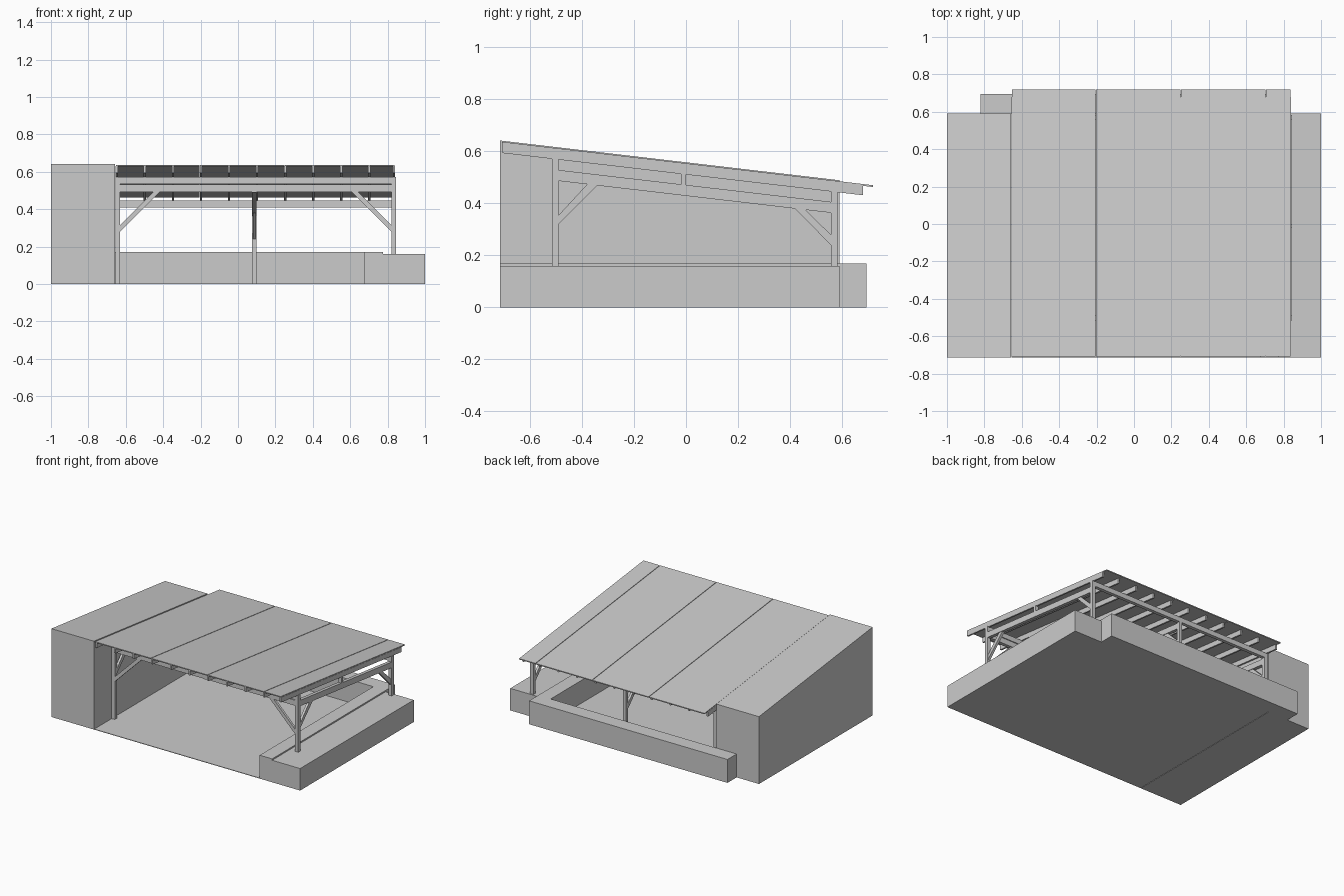
import bpy, bmesh
from mathutils import Vector

cube = bpy.data.objects.get("Cube")
if cube:
    bpy.data.objects.remove(cube, do_unlink=True)

gray = bpy.data.materials.new("plain_gray")
gray.use_nodes = True
colour = (0.6, 0.6, 0.6, 1)
gray.diffuse_color = colour
gray.node_tree.nodes["Principled BSDF"].inputs["Base Color"].default_value = colour

FRONT, BACK = -0.715, 0.59
LEFT, RIGHT = -0.655, 0.84
POST = 0.025


def roof_z(y, drop=0.0):
    return 0.642 - 0.117 * (y - FRONT) - drop


def prism(name, profile, axis, start, end):
    """Extrude a 2D profile along x (profile is y,z), y (x,z) or z (x,y)."""
    bm = bmesh.new()
    verts = []
    for a, b in profile:
        co = {"x": (start, a, b), "y": (a, start, b), "z": (a, b, start)}[axis]
        verts.append(bm.verts.new(co))
    face = bm.faces.new(verts)
    new = bmesh.ops.extrude_face_region(bm, geom=[face])["geom"]
    shift = Vector([end - start if axis == k else 0 for k in "xyz"])
    bmesh.ops.translate(bm, vec=shift, verts=[v for v in new if isinstance(v, bmesh.types.BMVert)])
    bmesh.ops.recalc_face_normals(bm, faces=bm.faces)
    mesh = bpy.data.meshes.new(name)
    bm.to_mesh(mesh)
    bm.free()
    mesh.materials.append(gray)
    ob = bpy.data.objects.new(name, mesh)
    bpy.context.collection.objects.link(ob)
    return ob


def box(name, x0, x1, y0, y1, z0, z1):
    return prism(name, [(x0, y0), (x1, y0), (x1, y1), (x0, y1)], "z", z0, z1)


def sloped(name, x0, x1, y0, y1, top, bottom):
    """Beam parallel to the roof, with depths measured below the roof plane."""
    return prism(name, [(y0, roof_z(y0, top)), (y1, roof_z(y1, top)),
                        (y1, roof_z(y1, bottom)), (y0, roof_z(y0, bottom))], "x", x0, x1)


# Ground and surrounding masses
box("floor_slab", LEFT, 0.675, FRONT, BACK, 0, 0.004)
sloped_block = [(FRONT, 0), (BACK, 0), (BACK, roof_z(BACK)), (FRONT, roof_z(FRONT))]
prism("side_building", sloped_block, "x", -1, LEFT - 0.003)
box("side_wall_inner", 0.675, 0.775, FRONT, BACK, 0, 0.17)
box("side_wall_outer", 0.775, 1, FRONT, BACK, 0, 0.16)
box("back_wall", -0.82, 0.775, BACK, 0.695, 0, 0.17)

# Roof panels with narrow seams
seams = [LEFT, -0.205, 0.25, 0.705, RIGHT]
for i, (a, b) in enumerate(zip(seams, seams[1:])):
    sloped(f"roof_panel_{i}", a + 0.002, b - 0.002, -0.708, 0.72, 0.004, 0.011)

# Rafters
for i in range(11):
    x = min(max(-0.648 + i * 0.15, LEFT + 0.006), RIGHT - 0.006)
    sloped(f"rafter_{i}", x - 0.006, x + 0.006, -0.705, 0.68, 0.011, 0.047)

# Posts, rails and braces of each frame; the middle frame has a back post only
FY0, FY1 = -0.515, -0.49
BY0, BY1 = 0.557, 0.582
frames = {"left": (LEFT, 0.004), "middle": (0.075, 0.004), "right": (RIGHT - 0.02, 0.16)}
for side, (x, base) in frames.items():
    x1 = x + POST
    sloped(f"{side}_rail", x, x1, FY0, BY1, 0.087, 0.129)
    box(f"{side}_back_post", x, x1, BY0, BY1, base, roof_z(BY1, 0.047))
    box(f"{side}_stud", x, x1, -0.02, 0, roof_z(0, 0.1), roof_z(0, 0.045))
    xa, xb = x + 0.004, x1 - 0.004
    prism(f"{side}_back_brace", [(BY0, 0.24), (BY0, 0.28), (0.45, 0.385), (0.41, 0.39)],
          "x", xa, xb)
    if side != "middle":
        box(f"{side}_front_post", x, x1, FY0, FY1, base, roof_z(FY1, 0.047))
        prism(f"{side}_front_brace", [(FY1, 0.32), (FY1, 0.355), (-0.37, 0.485), (-0.33, 0.48)],
              "x", xa, xb)

# Cross beams
box("front_upper_beam", LEFT, 0.845, FY0, FY1, 0.536, 0.572)
box("front_lower_beam", LEFT, 0.845, FY0, FY1, 0.492, 0.531)
box("back_beam", LEFT, 0.845, BY0, BY1, 0.41, 0.446)

# Corner braces across the front opening
for name, x, s in (("left", LEFT + POST, 1), ("right", RIGHT - 0.02, -1)):
    prism(f"{name}_opening_brace",
          [(x, 0.28), (x, 0.315), (x + s * 0.18, 0.495), (x + s * 0.215, 0.495)],
          "y", FY0 + 0.004, FY1 - 0.004)
